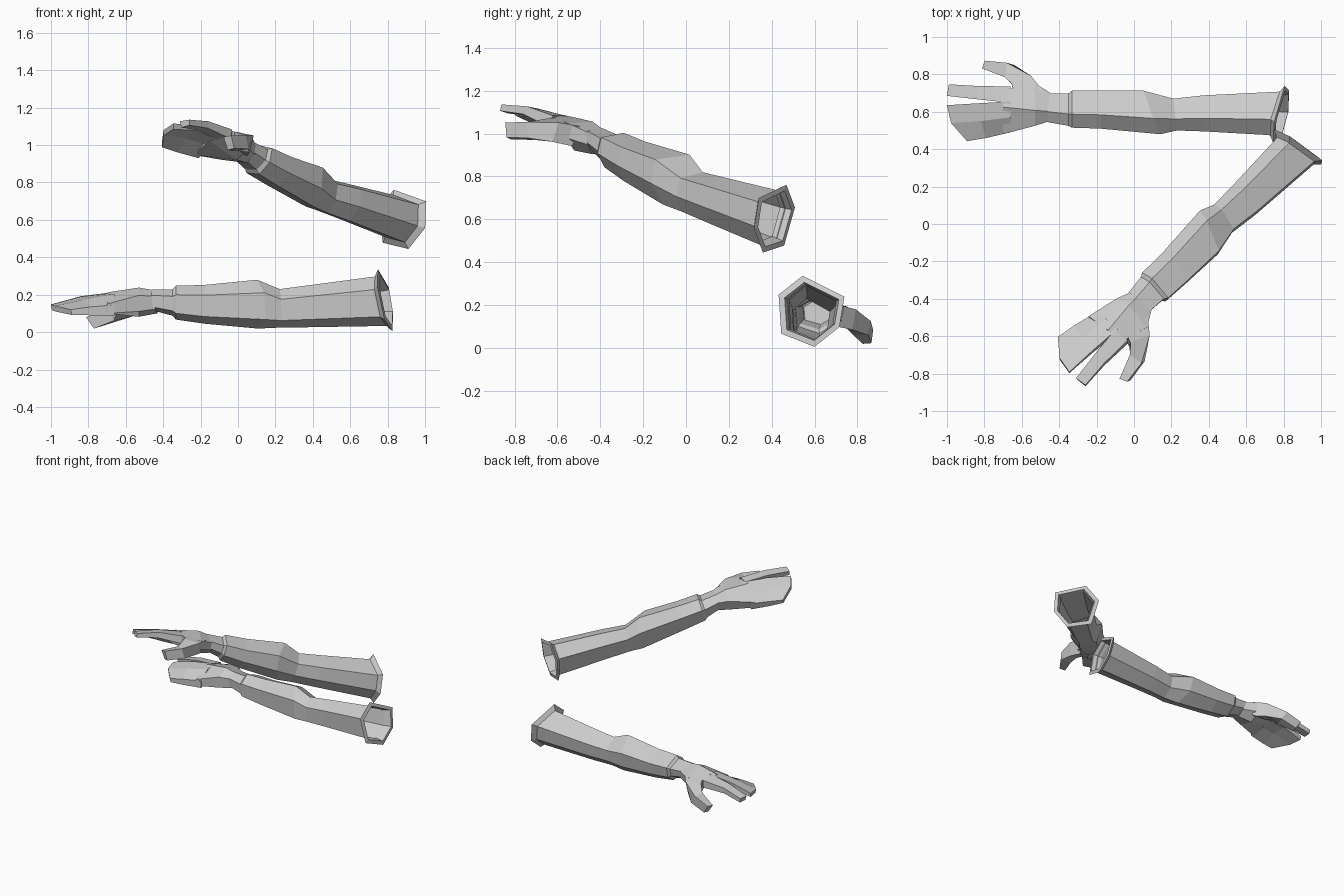
import bpy, bmesh, math
from mathutils import Vector

grey = bpy.data.materials.new("plain_grey")
grey.diffuse_color = (0.6, 0.6, 0.6, 1)

# Second arm frame: along the arm, toward the thumb, and up, with a slight roll
ORIGIN_A = Vector((0.79, 0.587, 0.17))
ORIGIN_B = Vector((0.885, 0.405, 0.605))
along = Vector((-0.705, -0.645, 0.29)).normalized()
flat = Vector((0.675, -0.738, 0)).normalized()
up = along.cross(flat).normalized()
flat = up.cross(along)
roll = math.radians(14)
side = flat * math.cos(roll) + up * math.sin(roll)
top = up * math.cos(roll) - flat * math.sin(roll)


def place(p, mirrored):
    p = Vector(p)
    if not mirrored:
        return p
    r = p - ORIGIN_A
    return ORIGIN_B - along * r.x + side * r.y + top * r.z


# Uneven six-sided cross-section: apex, back pair, bottom, front pair
HEX = [(-.28, 1), (.98, .41), (.83, -.44), (.08, -1), (-.92, -.63), (-1, .47)]


def hexagon(x, y0, y1, z0, z1, lean_y=0, lean_z=0):
    cy, cz, hy, hz = (y0 + y1) / 2, (z0 + z1) / 2, (y1 - y0) / 2, (z1 - z0) / 2
    return [(x + lean_y * u + lean_z * v, cy + hy * u, cz + hz * v) for u, v in HEX]


def loft(name, rings, mirrored, caps=True):
    bm = bmesh.new()
    loops = [[bm.verts.new(place(p, mirrored)) for p in r] for r in rings]
    for a, b in zip(loops, loops[1:]):
        n = len(a)
        for i in range(n):
            j = (i + 1) % n
            bm.faces.new((a[i], a[j], b[j], b[i]))
    if caps:
        bm.faces.new(loops[0])
        bm.faces.new(loops[-1])
    bmesh.ops.recalc_face_normals(bm, faces=bm.faces)
    # Open shells: make the outer wall (first band) face away from the arm axis
    if not caps:
        bm.faces.ensure_lookup_table()
        mid = sum((v.co for v in loops[0] + loops[1]), Vector()) / 12
        f = bm.faces[0]
        if f.normal.dot(f.calc_center_median() - mid) < 0:
            bmesh.ops.reverse_faces(bm, faces=bm.faces)
    me = bpy.data.meshes.new(name)
    bm.to_mesh(me)
    bm.free()
    me.materials.append(grey)
    bpy.context.collection.objects.link(bpy.data.objects.new(name, me))


# Sleeve from wrist to shoulder, ending in a flared rim with an inner wall
sleeve = [
    hexagon(-.452, .545, .70, .112, .228, .008, -.008),
    hexagon(-.350, .525, .70, .088, .228),
    hexagon(-.332, .515, .715, .067, .248),
    hexagon(-.18, .51, .715, .045, .252),
    hexagon(.10, .48, .715, .019, .28, -.045, -.01),
    hexagon(.22, .50, .672, .024, .23, -.01),
    hexagon(.376, .495, .69, .026, .25),
    hexagon(.765, .475, .71, .033, .297, .025, -.027),
    hexagon(.79, .432, .742, .005, .336, .03, -.033),
    hexagon(.795, .46, .715, .035, .306, .025, -.027),
    hexagon(.74, .482, .703, .04, .29, .025, -.027),
]

# Palm from the wrist to the finger bases
palm = [
    hexagon(-.44, .55, .695, .10, .224, .008, -.008),
    hexagon(-.53, .525, .755, .082, .238),
    [(-.70, .625, .212), (-.70, .715, .19), (-.70, .715, .145),
     (-.70, .61, .145), (-.70, .482, .10), (-.70, .480, .15)],
]

# Fused outer fingers: inner top, inner bottom, middle bottom, outer bottom, outer top, middle top
outer_fingers = [
    [(-.66, .655, .213), (-.66, .655, .15), (-.66, .57, .14),
     (-.66, .492, .09), (-.66, .490, .145), (-.66, .57, .205)],
    [(-.84, .645, .19), (-.84, .645, .155), (-.82, .55, .14),
     (-.79, .462, .09), (-.79, .460, .135), (-.82, .55, .175)],
    [(-1.0, .635, .147), (-.995, .632, .117), (-.975, .54, .11),
     (-.89, .445, .092), (-.893, .443, .12), (-.978, .54, .14)],
]

# Pointing finger: outer top, outer bottom, inner bottom, inner top
index_finger = [
    [(-.66, .735, .195), (-.66, .735, .14), (-.68, .65, .15), (-.68, .65, .212)],
    [(-.84, .738, .185), (-.84, .738, .145), (-.84, .667, .15), (-.84, .667, .192)],
    [(-.99, .747, .145), (-.985, .745, .115), (-.99, .687, .115), (-1.0, .685, .148)],
]

# Thumb, bending outward and down
thumb = [
    [(-.64, .70, .20), (-.49, .715, .20), (-.50, .70, .10), (-.64, .69, .12)],
    [(-.655, .752, .18), (-.55, .792, .18), (-.56, .775, .085), (-.65, .745, .095)],
    [(-.69, .785, .125), (-.68, .862, .125), (-.64, .85, .06), (-.665, .78, .06)],
    [(-.813, .832, .08), (-.797, .873, .083), (-.76, .865, .022), (-.77, .825, .019)],
]

for mirrored, tag in ((False, "right"), (True, "left")):
    loft(tag + "_sleeve", sleeve, mirrored, caps=False)
    loft(tag + "_palm", palm, mirrored)
    loft(tag + "_outer_fingers", outer_fingers, mirrored)
    loft(tag + "_index_finger", index_finger, mirrored)
    loft(tag + "_thumb", thumb, mirrored)
